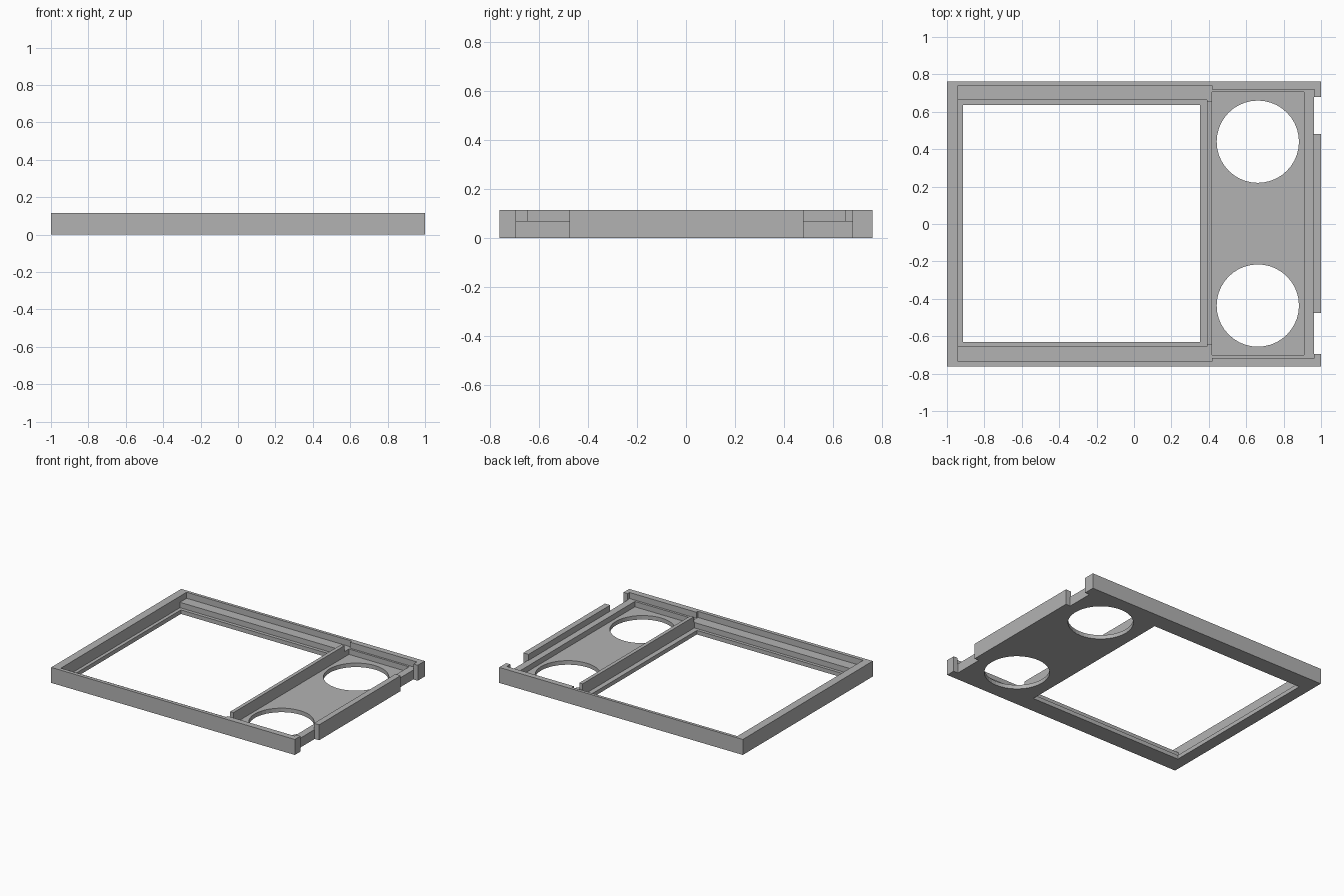
import bpy

cube = bpy.data.objects.get("Cube")
if cube:
    bpy.data.objects.remove(cube, do_unlink=True)

# Single plain grey
grey = bpy.data.materials.new("plain_grey")
grey.use_nodes = True
colour = (0.45, 0.45, 0.45, 1)
grey.diffuse_color = colour
grey.node_tree.nodes["Principled BSDF"].inputs["Base Color"].default_value = colour

HEIGHT = 0.115   # top of the walls
LEDGE = 0.07     # ledge and rim level
FLOOR = 0.03     # thin floor and lip level
ABOVE, BELOW = 0.3, -0.2


def box(name, x0, x1, y0, y1, z0, z1):
    bpy.ops.mesh.primitive_cube_add(
        size=1, location=((x0 + x1) / 2, (y0 + y1) / 2, (z0 + z1) / 2))
    ob = bpy.context.object
    ob.name = name
    ob.scale = (x1 - x0, y1 - y0, z1 - z0)
    bpy.ops.object.transform_apply(location=True, rotation=False, scale=True)
    ob.data.materials.append(grey)
    return ob


def cut(target, cutter):
    mod = target.modifiers.new("cut", "BOOLEAN")
    mod.operation = "DIFFERENCE"
    mod.solver = "EXACT"
    mod.object = cutter
    bpy.context.view_layer.objects.active = target
    bpy.ops.object.modifier_apply(modifier=mod.name)
    bpy.data.objects.remove(cutter, do_unlink=True)


# Frame body
frame = box("frame", -1, 1, -0.762, 0.762, 0, HEIGHT)

pockets = [
    # window ledge, lip and opening
    (-0.94, 0.417, -0.735, 0.74, LEDGE),
    (-0.94, 0.39, -0.655, 0.662, FLOOR),
    (-0.915, 0.353, -0.632, 0.637, BELOW),
    # side compartment rim and floor
    (0.40, 0.957, -0.717, 0.72, LEDGE),
    (0.417, 0.91, -0.70, 0.705, FLOOR),
]
for x0, x1, y0, y1, z0 in pockets:
    cut(frame, box("cutter", x0, x1, y0, y1, z0, ABOVE))

# Two notches in the right-hand wall, open to the compartment rim
for y0, y1, wall in ((0.48, 0.68, 0.72), (-0.695, -0.477, -0.717)):
    cut(frame, box("cutter", 0.963, 1.1, y0, y1, BELOW, ABOVE))
    cut(frame, box("cutter", 0.94, 0.966, min(y0, wall), max(y1, wall), LEDGE, ABOVE))

# Round holes in the compartment floor
for y in (0.44, -0.436):
    bpy.ops.mesh.primitive_cylinder_add(vertices=40, radius=0.22, depth=0.5,
                                        location=(0.662, y, 0))
    hole = bpy.context.object
    hole.data.materials.append(grey)
    cut(frame, hole)

# Upright divider between the window and the compartment
box("divider", 0.39, 0.417, -0.648, 0.655, LEDGE, HEIGHT)
